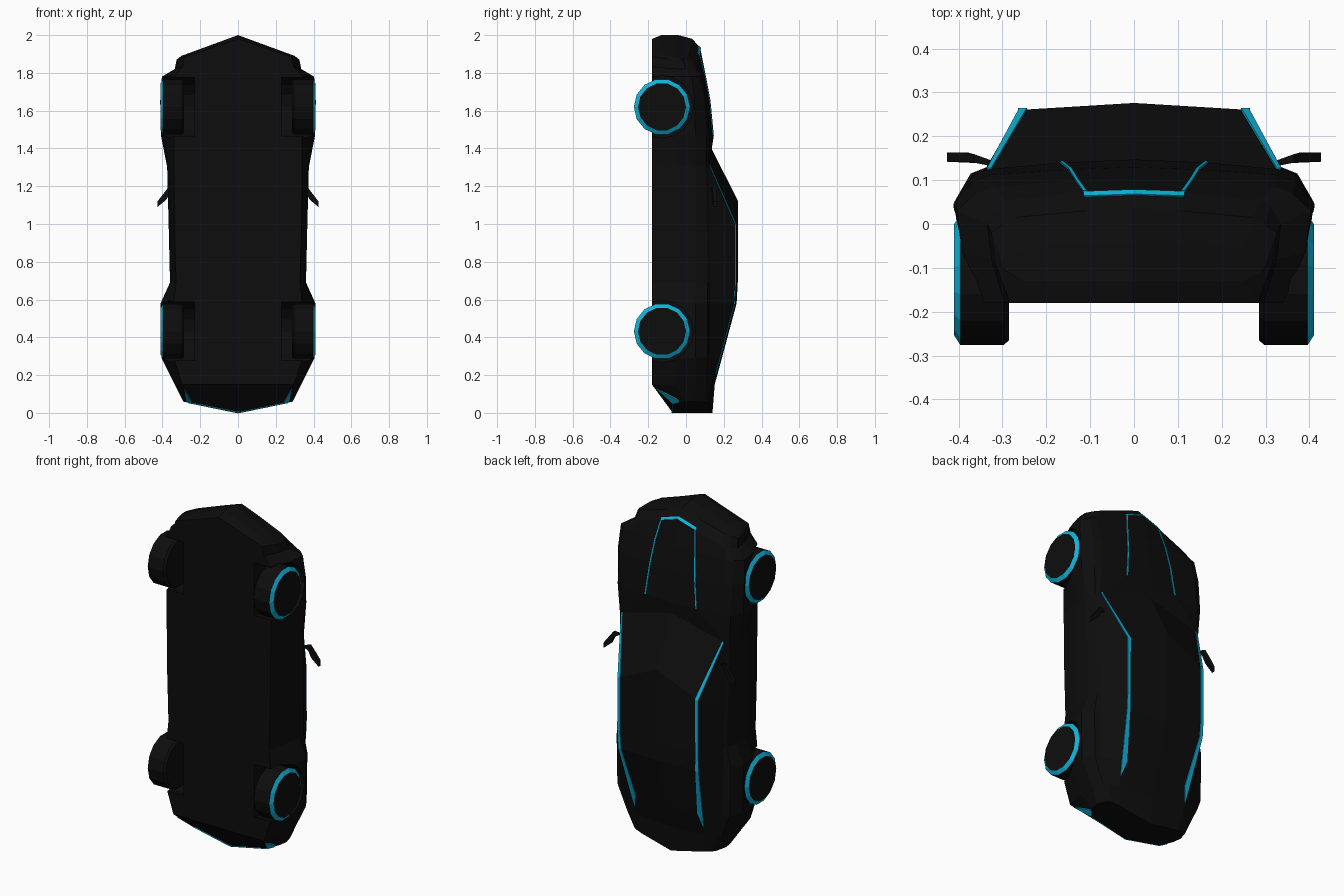
import bpy, bmesh, math
from mathutils import Vector

cube = bpy.data.objects.get("Cube")
if cube:
    bpy.data.objects.remove(cube)


def make_material(name, rgb):
    mat = bpy.data.materials.new(name)
    mat.use_nodes = True
    mat.diffuse_color = (*rgb, 1)
    mat.node_tree.nodes["Principled BSDF"].inputs["Base Color"].default_value = (*rgb, 1)
    return mat


black = make_material("black paint", (0.004, 0.004, 0.004))
blue = make_material("cyan trim", (0.005, 0.45, 0.7))


def make_object(name, bm, *mats):
    bmesh.ops.recalc_face_normals(bm, faces=bm.faces)
    mesh = bpy.data.meshes.new(name)
    bm.to_mesh(mesh)
    bm.free()
    for mat in mats:
        mesh.materials.append(mat)
    obj = bpy.data.objects.new(name, mesh)
    bpy.context.collection.objects.link(obj)
    return obj


def flip(p):
    return Vector((-p[0], p[1], p[2]))


# Body sections from tail to nose:
# z, sweep, half width, floor, waist y, belt x, belt y, edge x, edge y, top y
SECTIONS = [
    (0.00, -0.06, 0.29, -0.07, 0.04, 0.25, 0.115, 0.20, 0.125, 0.14),
    (0.15, 0.00, 0.335, -0.18, 0.05, 0.285, 0.125, 0.22, 0.14, 0.152),
    (0.29, 0.00, 0.405, -0.18, 0.05, 0.33, 0.13, 0.235, 0.178, 0.19),
    (0.58, 0.00, 0.41, -0.18, 0.05, 0.335, 0.13, 0.262, 0.255, 0.268),
    (0.69, 0.00, 0.36, -0.18, 0.05, 0.335, 0.13, 0.264, 0.26, 0.274),
    (1.12, 0.17, 0.366, -0.18, 0.05, 0.338, 0.125, 0.262, 0.26, 0.276),
    (1.40, 0.10, 0.375, -0.18, 0.05, 0.342, 0.12, 0.335, 0.124, 0.135),
    (1.47, 0.00, 0.408, -0.18, 0.05, 0.33, 0.125, 0.17, 0.14, 0.147),
    (1.65, 0.00, 0.412, -0.18, 0.045, 0.325, 0.112, 0.15, 0.124, 0.13),
    (1.78, 0.00, 0.403, -0.18, 0.03, 0.32, 0.085, 0.135, 0.1, 0.106),
    (1.93, 0.11, 0.335, -0.18, 0.0, 0.29, 0.055, 0.115, 0.072, 0.076),
    (1.98, 0.11, 0.325, -0.18, -0.02, 0.27, 0.015, 0.11, 0.03, 0.034),
    (2.00, 0.11, 0.30, -0.13, -0.09, 0.25, -0.055, 0.10, -0.045, -0.04),
]


def half_ring(section):
    z, sweep, w, floor, waist, bx, by, ex, ey, top = section
    pts = [(0, floor), (min(0.34, 1.3 * w - 0.14), floor),
           (0.97 * w, floor + 0.55 * (waist - floor)), (w, waist),
           ((w + bx) / 2, by - 0.015), (bx, by), (ex, ey), (0, top)]
    return [Vector((x, y, z - sweep * x / w)) for x, y in pts]


rings = [half_ring(s) for s in SECTIONS]

# Lofted body shell
bm = bmesh.new()
loops = []
for half in rings:
    right = [bm.verts.new(p) for p in half]
    left = [bm.verts.new(flip(p)) for p in half[1:-1]]
    loops.append(right + left[::-1])
count = len(loops[0])
for a, b in zip(loops, loops[1:]):
    for i in range(count):
        j = (i + 1) % count
        bm.faces.new((a[i], a[j], b[j], b[i]))
for end in (loops[0], loops[-1]):
    bm.faces.new(end[:8])
    bm.faces.new(end[7:] + end[:1])
body = make_object("body", bm, black)


def lathe(bm, rows, y, z, sides, side):
    """Rings along x, given as (x, radius), with both ends capped."""
    circles = []
    for x, r in rows:
        circles.append([bm.verts.new((side * x,
                        y + r * math.cos(math.tau * k / sides),
                        z + r * math.sin(math.tau * k / sides))) for k in range(sides)])
    bands = []
    for a, b in zip(circles, circles[1:]):
        bands.append([bm.faces.new((a[k], a[(k + 1) % sides], b[(k + 1) % sides], b[k]))
                      for k in range(sides)])
    bm.faces.new(circles[0])
    bm.faces.new(circles[-1])
    return bands


# Wheels with a cyan rim band, and the wells they sit in
AXLE_Y = -0.127
wells = bmesh.new()
for axle, z in (("rear", 0.432), ("front", 1.62)):
    for label, side in (("left", 1), ("right", -1)):
        lathe(wells, [(0.23, 0.165), (0.5, 0.165)], AXLE_Y, z, 16, side)
        bm = bmesh.new()
        bands = lathe(bm, [(0.285, 0.138), (0.297, 0.149), (0.396, 0.149), (0.41, 0.127)],
                      AXLE_Y, z, 14, side)
        for face in bands[-1]:
            face.material_index = 1
        make_object(f"{axle}_{label}_wheel", bm, black, blue)
cutter = make_object("wheel_well_cutter", wells, black)
cutter.hide_render = True
cutter.hide_viewport = True
cut = body.modifiers.new("wheel wells", "BOOLEAN")
cut.operation = "DIFFERENCE"
cut.solver = "EXACT"
cut.object = cutter


def trim(name, pairs):
    """Thin mirrored strip through pairs of edge points."""
    bm = bmesh.new()
    for place in (Vector, flip):
        rows = [[bm.verts.new(place(p)) for p in pair] for pair in pairs]
        for (a, b), (c, d) in zip(rows, rows[1:]):
            bm.faces.new((a, b, d, c))
    bmesh.ops.remove_doubles(bm, verts=bm.verts, dist=0.0005)
    obj = make_object(name, bm, blue)
    solid = obj.modifiers.new("plate", "SOLIDIFY")
    solid.thickness = 0.008
    solid.offset = 0


def edge_pair(ring, width):
    edge, centre = ring[6], ring[7]
    return edge, edge.lerp(centre, width / edge.x)


# Roof edge stripes, swelling towards the tail and ending in a point
tip = rings[1][6].lerp(rings[2][6], 0.4)
trim("roof_stripe", [edge_pair(rings[6], 0.01), edge_pair(rings[5], 0.018),
                     edge_pair(rings[4], 0.018), edge_pair(rings[3], 0.02),
                     edge_pair(rings[2], 0.034), (tip, tip + Vector((-0.002, 0, 0)))])

# Bonnet stripes joined by a bar over the nose
trim("bonnet_stripe", [edge_pair(r, 0.008) for r in rings[7:11]])
trim("nose_bar", [(rings[10][i], rings[10][i].lerp(rings[11][i], 0.25)) for i in (6, 7)])

# Tail lights: corner wedges and a fine line along the tail edge
low, high = rings[0], rings[1]
trim("tail_line", [(low[i], low[i].lerp(high[i], 0.04)) for i in (0, 1)])
trim("tail_light", [(low[1], low[1].lerp(high[1], 0.8)),
                    (low[1].lerp(low[2], 0.5), low[1].lerp(low[2], 0.6).lerp(high[2], 0.12))])

# Door mirrors: stalk and swept housing
outline = [(0.325, 1.19), (0.365, 1.2), (0.395, 1.16), (0.426, 1.12),
           (0.426, 1.09), (0.378, 1.13), (0.36, 1.17)]
for label, side in (("left", 1), ("right", -1)):
    bm = bmesh.new()
    lower, upper = [], []
    for x, z in outline:
        rise = min(1, (x - 0.325) / 0.05)
        lower.append(bm.verts.new((side * x, 0.132 + 0.01 * rise, z)))
        upper.append(bm.verts.new((side * x, 0.145 + 0.018 * rise, z)))
    bm.faces.new(lower)
    bm.faces.new(upper)
    for k in range(len(outline)):
        n = (k + 1) % len(outline)
        bm.faces.new((lower[k], lower[n], upper[n], upper[k]))
    make_object(f"{label}_mirror", bm, black)
